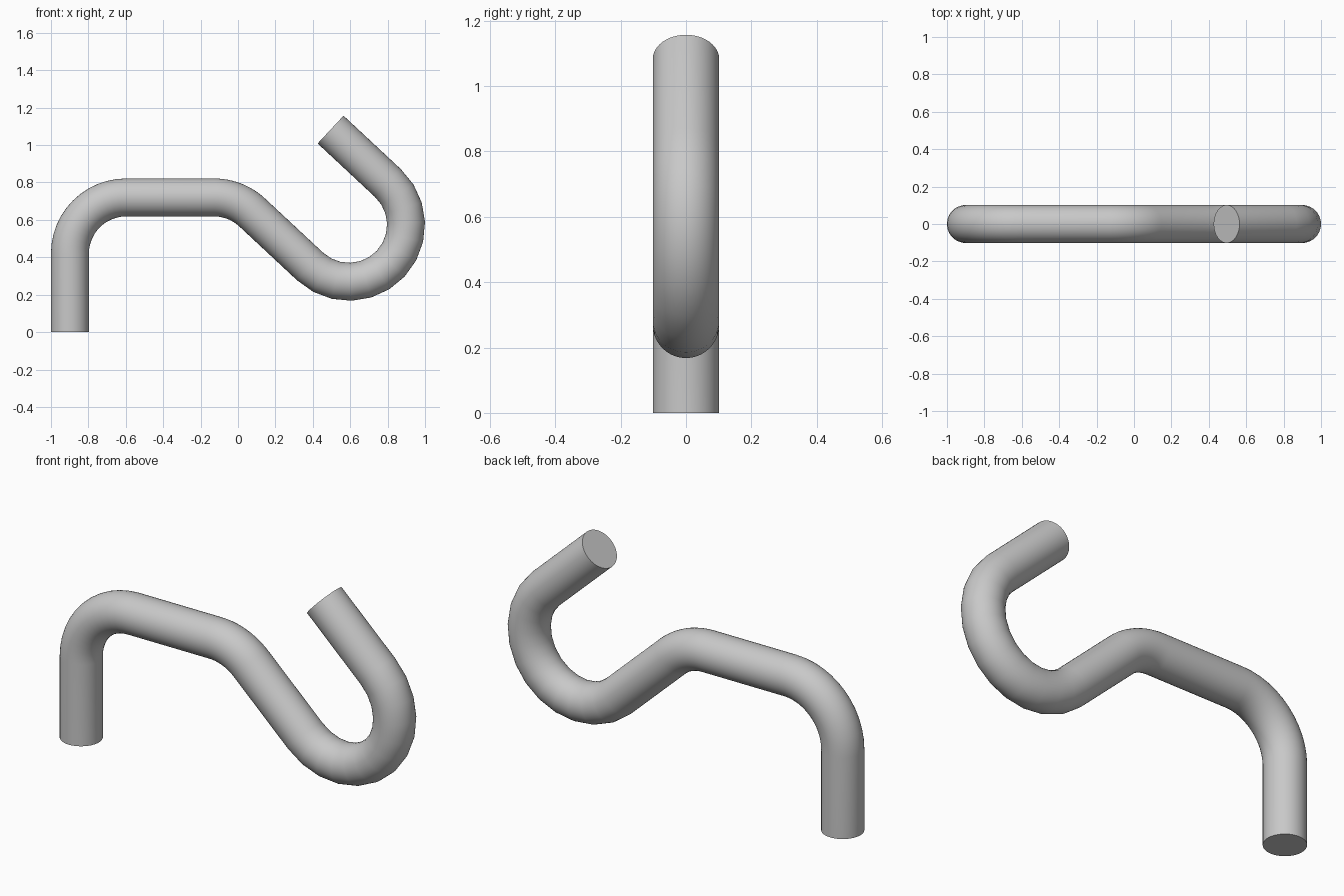
import bpy
import bmesh
import math
from mathutils import Vector

cube = bpy.data.objects.get("Cube")
if cube:
    bpy.data.objects.remove(cube, do_unlink=True)

TUBE_RADIUS = 0.1015
SIDES = 40

# Centre line in the XZ plane: each station is (x, z, heading)
stations = [(-0.8985, 0.0, math.radians(90))]


def straight(length):
    x, z, h = stations[-1]
    stations.append((x + length * math.cos(h), z + length * math.sin(h), h))


def bend(radius, degrees, steps=12):
    x, z, h = stations[-1]
    side = math.copysign(1, degrees)
    cx = x - side * radius * math.sin(h)
    cz = z + side * radius * math.cos(h)
    for i in range(1, steps + 1):
        a = h + math.radians(degrees) * i / steps
        stations.append((cx + side * radius * math.sin(a),
                         cz - side * radius * math.cos(a), a))


straight(0.42)        # upright leg
bend(0.30, -90)       # shoulder
straight(0.47)        # level arm
bend(0.30, -43)       # drop
straight(0.423)       # sloping arm
bend(0.305, 180)      # hook
straight(0.419)       # hook tip

# Sweep a round section along the centre line
bm = bmesh.new()
rings = []
for x, z, h in stations:
    across = Vector((-math.sin(h), 0, math.cos(h)))
    ring = []
    for k in range(SIDES):
        t = math.tau * k / SIDES
        offset = across * math.cos(t) + Vector((0, 1, 0)) * math.sin(t)
        ring.append(bm.verts.new(Vector((x, 0, z)) + offset * TUBE_RADIUS))
    rings.append(ring)

for a, b in zip(rings, rings[1:]):
    for k in range(SIDES):
        n = (k + 1) % SIDES
        bm.faces.new((a[k], a[n], b[n], b[k])).smooth = True

# Flat end caps with crisp rims
for ring in (rings[0], rings[-1]):
    cap = bm.faces.new(ring)
    for edge in cap.edges:
        edge.smooth = False
bmesh.ops.recalc_face_normals(bm, faces=bm.faces)

mesh = bpy.data.meshes.new("bent_hook_rod")
bm.to_mesh(mesh)
bm.free()
rod = bpy.data.objects.new("bent_hook_rod", mesh)
bpy.context.collection.objects.link(rod)

# Plain grey
grey = bpy.data.materials.new("plain_grey")
grey.use_nodes = True
colour = (0.58, 0.58, 0.58, 1)
grey.diffuse_color = colour
grey.node_tree.nodes["Principled BSDF"].inputs["Base Color"].default_value = colour
mesh.materials.append(grey)
